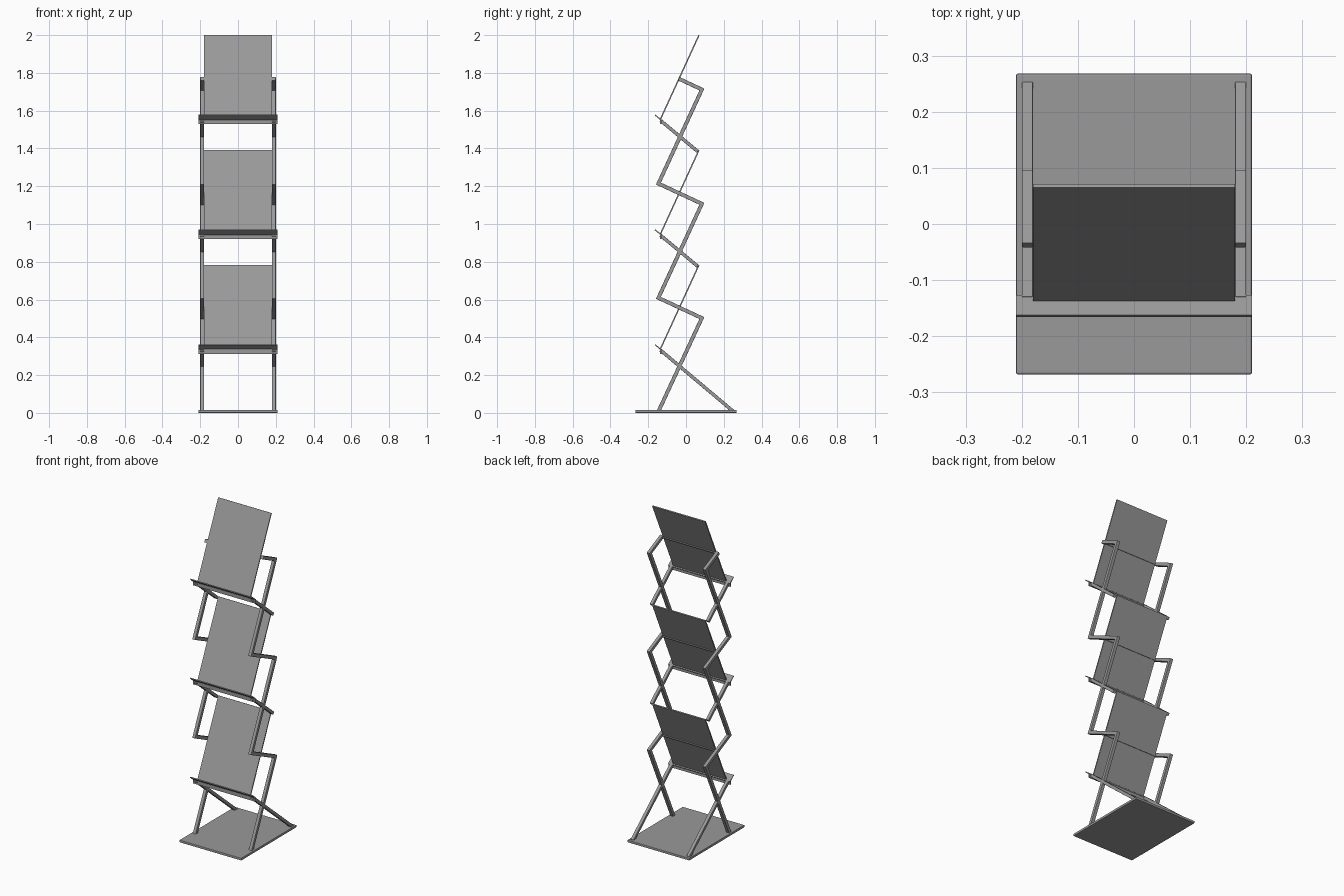
import bpy, bmesh
from mathutils import Vector

if "Cube" in bpy.data.objects:
    bpy.data.objects.remove(bpy.data.objects["Cube"])

STEP = 0.608      # height between tiers
BAR = 0.02        # square tube width

# Dark grey metal
GREY = bpy.data.materials.new("dark_grey")
GREY.diffuse_color = (0.32, 0.32, 0.32, 1)
GREY.use_nodes = True
GREY.node_tree.nodes["Principled BSDF"].inputs["Base Color"].default_value = GREY.diffuse_color


def ribbon(name, path, width, x0, x1, mirror=False, bevel=0.0):
    """Mitred strip following a (y, z) path, extruded from x0 to x1."""
    pts = [Vector(p) for p in path]
    dirs = [(b - a).normalized() for a, b in zip(pts, pts[1:])]
    bm = bmesh.new()
    rings = []
    for i, p in enumerate(pts):
        a, b = dirs[max(i - 1, 0)], dirs[min(i, len(dirs) - 1)]
        na, nb = Vector((-a.y, a.x)), Vector((-b.y, b.x))
        off = (na + nb) / (1 + na.dot(nb)) * width / 2
        q, r = p + off, p - off
        rings.append([bm.verts.new((x, c.x, c.y))
                      for x, c in ((x0, q), (x1, q), (x1, r), (x0, r))])
    for r0, r1 in zip(rings, rings[1:]):
        for k in range(4):
            bm.faces.new((r0[k], r0[(k + 1) % 4], r1[(k + 1) % 4], r1[k]))
    bm.faces.new(rings[0])
    bm.faces.new(rings[-1])
    bmesh.ops.recalc_face_normals(bm, faces=bm.faces)
    me = bpy.data.meshes.new(name)
    bm.to_mesh(me)
    bm.free()
    me.materials.append(GREY)
    ob = bpy.data.objects.new(name, me)
    bpy.context.collection.objects.link(ob)
    if bevel:
        mod = ob.modifiers.new("edge_bevel", 'BEVEL')
        mod.width = bevel
        mod.segments = 2
    if mirror:
        ob.modifiers.new("mirror", 'MIRROR')
    return ob


# Floor plate
ribbon("base_plate", [(-0.268, 0.0075), (0.268, 0.0075)], 0.015, -0.21, 0.21, bevel=0.003)

# Zigzag side frames
zigzag = [(-0.146, 0.008)]
for i in range(3):
    zigzag.append((0.084, 0.502 + i * 0.605))
    zigzag.append((-0.146, 0.609 + i * 0.605) if i < 2 else (-0.038, 1.769))
ribbon("zigzag_frame", zigzag, BAR, 0.18, 0.2, mirror=True, bevel=0.002)

for i in range(3):
    h = i * STEP
    n = str(i + 1)
    # Diagonal strut: the lowest one runs down to the base
    foot = (0.248, 0.01) if i == 0 else (0.062, 0.168 + h)
    ribbon("diagonal_strut_" + n, [foot, (-0.135, 0.332 + h)], BAR * 0.9,
           0.18, 0.2, mirror=True, bevel=0.002)
    # Leaning display panel and the thin rod behind it
    ribbon("display_panel_" + n, [(-0.137, 0.335 + h), (0.068, 0.782 + h)], 0.007, -0.18, 0.18)
    ribbon("support_rod_" + n, [(-0.036, 0.551 + h), (-0.029, 0.548 + h)], 0.007, -0.19, 0.19)
    # Sloping tray ledge with hanging lip
    ribbon("tray_ledge_" + n, [(-0.164, 0.361 + h), (-0.128, 0.332 + h)], 0.006, -0.21, 0.21)
    ribbon("tray_lip_" + n, [(-0.134, 0.337 + h), (-0.134, 0.313 + h)], 0.006, -0.21, 0.21)
